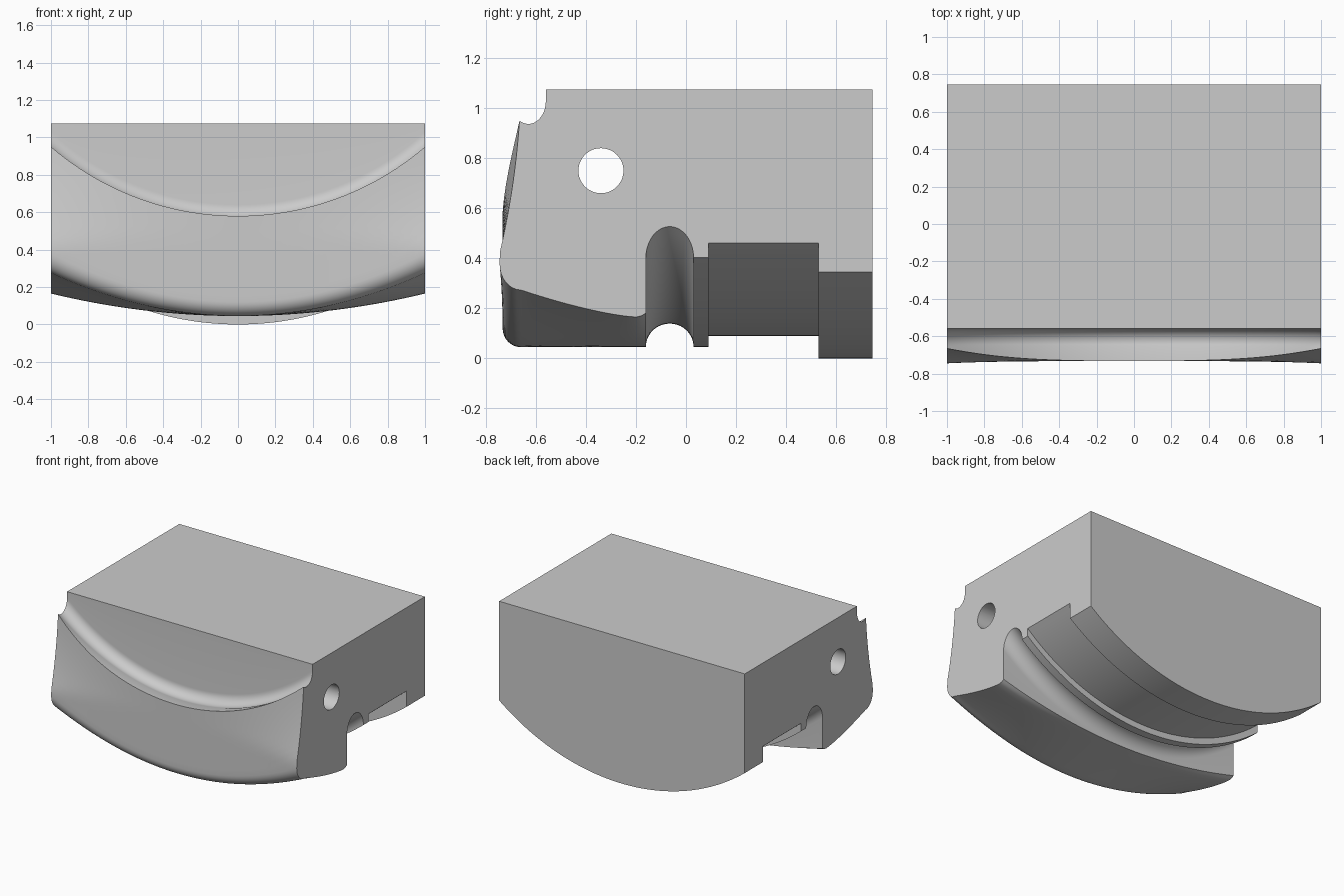
import bpy, bmesh
from math import sin, cos, pi, sqrt, radians

if "Cube" in bpy.data.objects:
    bpy.data.objects.remove(bpy.data.objects["Cube"])

grey = bpy.data.materials.new("plain grey")
grey.use_nodes = True
grey.diffuse_color = (0.6, 0.6, 0.6, 1)
grey.node_tree.nodes["Principled BSDF"].inputs["Base Color"].default_value = (0.6, 0.6, 0.6, 1)

LOWER_AXIS, UPPER_AXIS = 1.622, 2.116
COLUMNS, FRONT_STEPS = 64, 12
BACK, TOP = 0.745, 1.075


def swept(x, z, axis):
    """Height at x of a point swept around an axis running front to back."""
    return axis - sqrt((axis - z) ** 2 - x * x)


def front_y(x, z):
    """Front face, hollowed toward the upper corners."""
    t = max(0, z - 0.42)
    g = -0.012 + 0.235 * t - 0.16 * t * t
    return -0.733 + g * (x * x if g > 0 else x ** 4)


def sole_z(x, y):
    """Flared underside of the front lip."""
    t = max(0, (-0.2 - y) / 0.48)
    return 0.045 + x * x * (0.12 + 0.115 * t ** 1.4)


def section(x):
    # stepped rear underside and ridge
    low = [(BACK, 0), (0.53, 0), (0.53, 0.09), (0.09, 0.09), (0.09, 0.045), (0.03, 0.045)]
    # round groove
    low += [(-0.065 + 0.095 * cos(a), 0.047 + 0.092 * sin(a))
            for a in (pi * i / 20 for i in range(21))]
    pts = [(y, swept(x, z, LOWER_AXIS)) for y, z in low]
    # underside of the lip
    base = sole_z(x, -0.2)
    pts += [(-0.16, base + 0.016 * x * x), (-0.178, base + 0.005 * x * x)]
    pts += [(y, sole_z(x, y)) for y in (-0.2 - 0.46 * i / 10 for i in range(11))]
    # rounded lower front edge
    rise = 0.075 + 0.03 * x * x
    z0 = sole_z(x, -0.66) + rise
    depth = -0.66 - front_y(x, z0)
    pts += [(-0.66 - depth * sin(a), z0 - rise * cos(a))
            for a in (pi / 2 * i / 8 for i in range(1, 9))]
    # front face up to the cove
    rim = swept(x, 0.58, UPPER_AXIS)
    for i in range(1, FRONT_STEPS + 1):
        z = z0 + (rim - z0) * i / FRONT_STEPS
        pts.append((front_y(x, z), z))
    # cove and wall above it
    for i in range(13):
        a = radians(250 + 110 * i / 12)
        pts.append((-0.63 + 0.07 * cos(a), swept(x, 0.64 + 0.07 * sin(a), UPPER_AXIS)))
    return pts + [(-0.56, TOP), (BACK, TOP)]


# body lofted from side to side
bm = bmesh.new()
rings = []
for c in range(COLUMNS + 1):
    x = -1 + 2 * c / COLUMNS
    rings.append([bm.verts.new((x, y, z)) for y, z in section(x)])
for a, b in zip(rings, rings[1:]):
    for i in range(len(a)):
        j = (i + 1) % len(a)
        bm.faces.new((a[i], a[j], b[j], b[i]))
bm.faces.new(rings[0])
bm.faces.new(rings[-1])
bmesh.ops.recalc_face_normals(bm, faces=bm.faces)
mesh = bpy.data.meshes.new("block_body")
bm.to_mesh(mesh)
bm.free()
mesh.materials.append(grey)
body = bpy.data.objects.new("block_body", mesh)
bpy.context.collection.objects.link(body)

# cross hole
bpy.ops.mesh.primitive_cylinder_add(vertices=48, radius=0.09, depth=3,
                                    location=(0, -0.34, 0.75), rotation=(0, pi / 2, 0))
cutter = bpy.context.object
cutter.name = "hole_cutter"
cutter.hide_render = True
cutter.data.materials.append(grey)
cut = body.modifiers.new("cross_hole", "BOOLEAN")
cut.operation, cut.solver, cut.object = "DIFFERENCE", "EXACT", cutter
bpy.ops.object.select_all(action="DESELECT")
body.select_set(True)
bpy.context.view_layer.objects.active = body
bpy.ops.object.modifier_apply(modifier=cut.name)
bpy.data.objects.remove(cutter)
bpy.ops.object.shade_smooth_by_angle(angle=radians(30))
